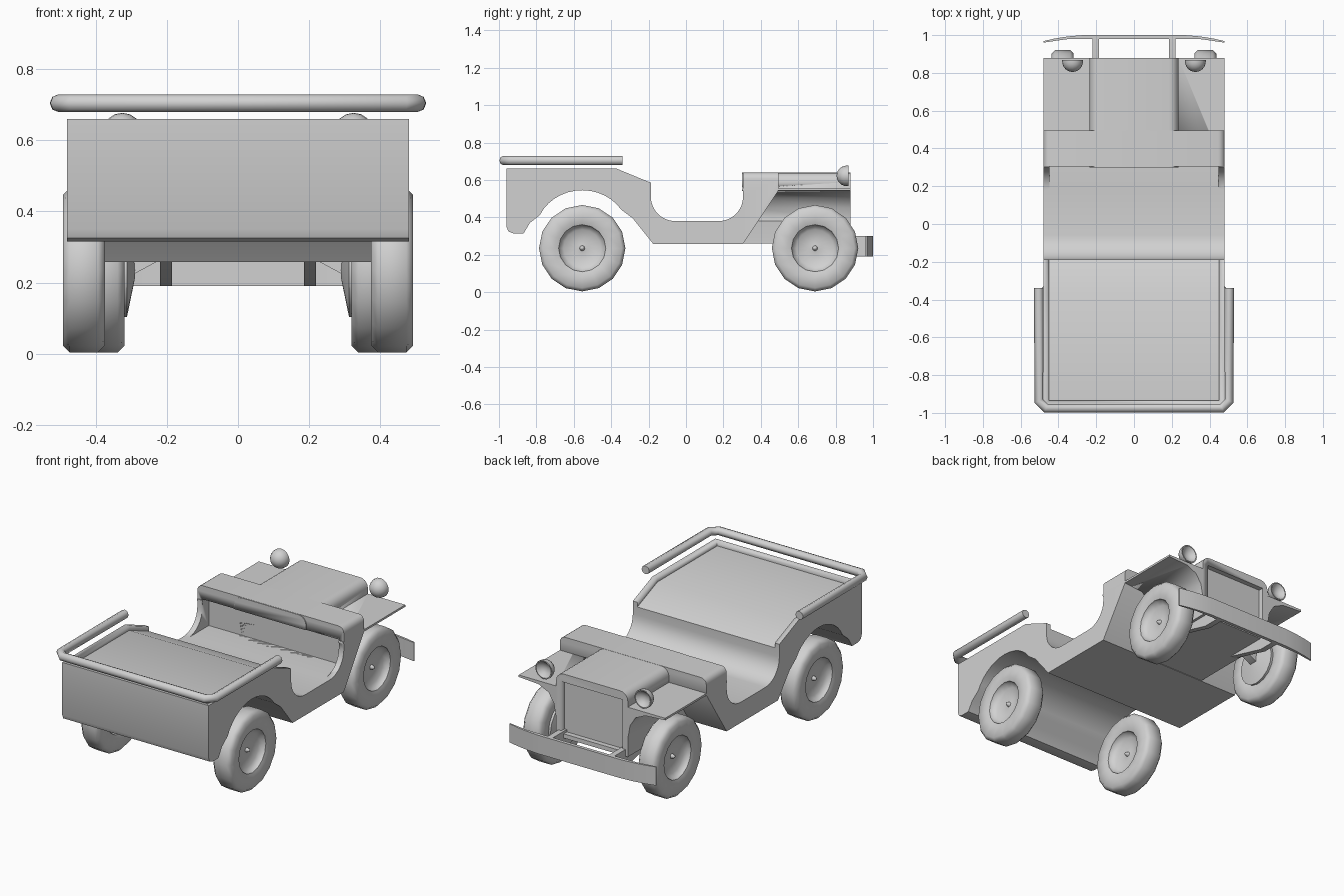
import bpy, bmesh, math
from mathutils import Vector

if "Cube" in bpy.data.objects:
    bpy.data.objects.remove(bpy.data.objects["Cube"])

grey = bpy.data.materials.new("body_grey")
grey.diffuse_color = (0.64, 0.64, 0.64, 1)
grey.use_nodes = True
grey.node_tree.nodes["Principled BSDF"].inputs["Base Color"].default_value = grey.diffuse_color


def finish(bm, name, angle=35):
    bmesh.ops.remove_doubles(bm, verts=bm.verts, dist=1e-5)
    bmesh.ops.recalc_face_normals(bm, faces=bm.faces)
    me = bpy.data.meshes.new(name)
    bm.to_mesh(me)
    bm.free()
    me.materials.append(grey)
    ob = bpy.data.objects.new(name, me)
    bpy.context.collection.objects.link(ob)
    bpy.ops.object.select_all(action='DESELECT')
    ob.select_set(True)
    bpy.context.view_layer.objects.active = ob
    bpy.ops.object.shade_smooth_by_angle(angle=math.radians(angle))
    return ob


def prism(pts, axis, a, b):
    """Extrude a 2D outline along an axis: x takes (y,z), y takes (x,z), z takes (x,y)."""
    bm = bmesh.new()
    place = {'x': lambda p, t: (t, p[0], p[1]),
             'y': lambda p, t: (p[0], t, p[1]),
             'z': lambda p, t: (p[0], p[1], t)}[axis]
    v0 = [bm.verts.new(place(p, a)) for p in pts]
    v1 = [bm.verts.new(place(p, b)) for p in pts]
    bm.faces.new(v0)
    bm.faces.new(v1[::-1])
    n = len(pts)
    for i in range(n):
        j = (i + 1) % n
        bm.faces.new((v0[i], v1[i], v1[j], v0[j]))
    bmesh.ops.recalc_face_normals(bm, faces=bm.faces)
    return bm


def box(name, x, y, z):
    return finish(prism([(x[0], y[0]), (x[1], y[0]), (x[1], y[1]), (x[0], y[1])], 'z', *z), name)


def arc(cx, cy, rx, ry, a0, a1, n):
    return [(cx + rx * math.cos(math.radians(a0 + (a1 - a0) * i / n)),
             cy + ry * math.sin(math.radians(a0 + (a1 - a0) * i / n))) for i in range(n + 1)]


def cut(ob, cutter):
    m = ob.modifiers.new("cut", 'BOOLEAN')
    m.operation = 'DIFFERENCE'
    m.solver = 'EXACT'
    m.object = cutter
    cutter.hide_render = True
    cutter.hide_set(True)


def lathe(name, profile, centre, axis, segs=16, side=1, angle=40):
    """Spin (radius, offset) points about x or y."""
    bm = bmesh.new()
    rings = []
    for r, t in profile:
        ring = []
        for i in range(segs if r > 0 else 1):
            a = 2 * math.pi * i / segs
            c, s = r * math.cos(a), r * math.sin(a)
            p = (t * side, s, c) if axis == 'x' else (c, t, s)
            ring.append(bm.verts.new(Vector(centre) + Vector(p)))
        rings.append(ring)
    for A, B in zip(rings, rings[1:]):
        for i in range(segs):
            q = [A[i % len(A)], A[(i + 1) % len(A)], B[(i + 1) % len(B)], B[i % len(B)]]
            q = list(dict.fromkeys(q))
            if len(q) > 2:
                bm.faces.new(q)
    return finish(bm, name, angle)


# Tub: side outline with door cutout and rear wheel arch
outline = [(-0.96, 0.66), (-0.37, 0.66), (-0.188, 0.585)]
outline += arc(-0.058, 0.51, 0.13, 0.13, 180, 270, 8)
outline += arc(0.175, 0.51, 0.13, 0.13, 270, 360, 8)
outline += [(0.305, 0.64), (0.495, 0.64), (0.495, 0.545), (0.305, 0.258), (-0.175, 0.258), (-0.285, 0.395)]
outline += arc(-0.555, 0.315, 0.25, 0.23, 33, 155, 13)
outline += [(-0.835, 0.37), (-0.868, 0.315), (-0.925, 0.315), (-0.95, 0.325), (-0.96, 0.35)]
bm = prism(outline, 'x', -0.48, 0.48)
# rounded cowl shoulders
edges = [e for e in bm.edges if all(abs(v.co.z - 0.64) < 1e-4 for v in e.verts)
         and abs(e.verts[0].co.x - e.verts[1].co.x) < 1e-4]
bmesh.ops.bevel(bm, geom=edges, offset=0.035, segments=4, profile=0.5, affect='EDGES')
tub = finish(bm, "tub")

# Hollows: shallow cargo deck following the rim, and space under the dashboard
deck = [(-0.935, 0.634), (-0.375, 0.634), (-0.1, 0.521), (-0.1, 0.8), (-0.935, 0.8)]
cut(tub, finish(prism(deck, 'x', -0.45, 0.45), "cargo_cutter"))
dash = box("dash_cutter", (-0.447, 0.447), (0.17, 0.365), (0.381, 0.56))
cut(tub, dash)

# Engine section: hood, flat fenders and curved inner fenders in one outline
half = [(0.235, 0.26), (0.237, 0.38), (0.25, 0.45), (0.285, 0.505), (0.35, 0.535), (0.48, 0.543),
        (0.48, 0.555), (0.235, 0.555)] + arc(0.185, 0.589, 0.05, 0.05, 0, 90, 5)
section = half + [(-x, z) for x, z in reversed(half)]
nose = finish(prism(section, 'y', 0.30, 0.88), "hood_and_fenders")
cut(nose, box("grille_cutter", (-0.2, 0.2), (0.85, 0.95), (0.285, 0.59)))
cut(nose, dash)

# Front bumper with swept ends, and its two tapering rails
right = [(0.24, 0.98), (0.36, 0.978), (0.48, 0.96), (0.48, 0.968), (0.42, 0.982), (0.35, 0.993), (0.27, 1.0)]
finish(prism(right + [(-x, y) for x, y in reversed(right)], 'z', 0.19, 0.30), "front_bumper")
rail_side = [(0.58, 0.27), (0.88, 0.19), (0.985, 0.19), (0.985, 0.30), (0.86, 0.30)]
for s in (-1, 1):
    finish(prism(rail_side, 'x', s * 0.202 - 0.017, s * 0.202 + 0.017), "bumper_rail")

# Wheels: wide chamfered tyre, dished rim and small hub point
wheel = [(0, 0.035), (0.008, 0.03), (0.014, 0.012), (0.04, 0.008), (0.10, 0.018), (0.122, 0.035), (0.126, 0.05),
         (0.15, 0.058), (0.212, 0.059), (0.231, 0.04)]
wheel += [(r, -t) for r, t in reversed(wheel)]
for s in (-1, 1):
    for name, x, y in (("front_wheel", 0.378, 0.69), ("rear_wheel", 0.433, -0.555)):
        lathe(name, wheel, (s * x, y, 0.235), 'x', 16, s, 50)
    # inner hub plate and the knuckle joining it to the body
    lathe("front_hub", [(0, 0.335), (0.13, 0.335), (0.132, 0.312), (0.025, 0.29), (0, 0.29)],
          (0, 0.69, 0.235), 'x', 16, s)
    knuckle = [(s * 0.22, 0.262), (s * 0.24, 0.252), (s * 0.29, 0.225), (s * 0.31, 0.225), (s * 0.31, 0.28), (s * 0.22, 0.28)]
    finish(prism(knuckle, 'y', 0.665, 0.715), "front_knuckle")
    # headlamp bowl with dished lens
    bowl = [(0.055 * math.sin(a * math.pi / 12), -0.055 * math.cos(a * math.pi / 12)) for a in range(7)]
    bowl += [(0.055, 0.008), (0.049, 0.008), (0.03, -0.012), (0, -0.02)]
    lathe("headlamp", bowl, (s * 0.325, 0.86, 0.622), 'y', 16)

# Grab rail around the cargo deck
path = [(0.504, -0.34), (0.504, -0.937), (0.466, -0.975)]
path += [(-x, y) for x, y in reversed(path)]
cu = bpy.data.curves.new("grab_rail", 'CURVE')
cu.dimensions = '3D'
cu.bevel_depth = 0.025
cu.bevel_resolution = 2
cu.use_fill_caps = True
sp = cu.splines.new('POLY')
sp.points.add(len(path) - 1)
for p, (x, y) in zip(sp.points, path):
    p.co = (x, y, 0.704, 1)
cu.materials.append(grey)
rail = bpy.data.objects.new("grab_rail", cu)
bpy.context.collection.objects.link(rail)
